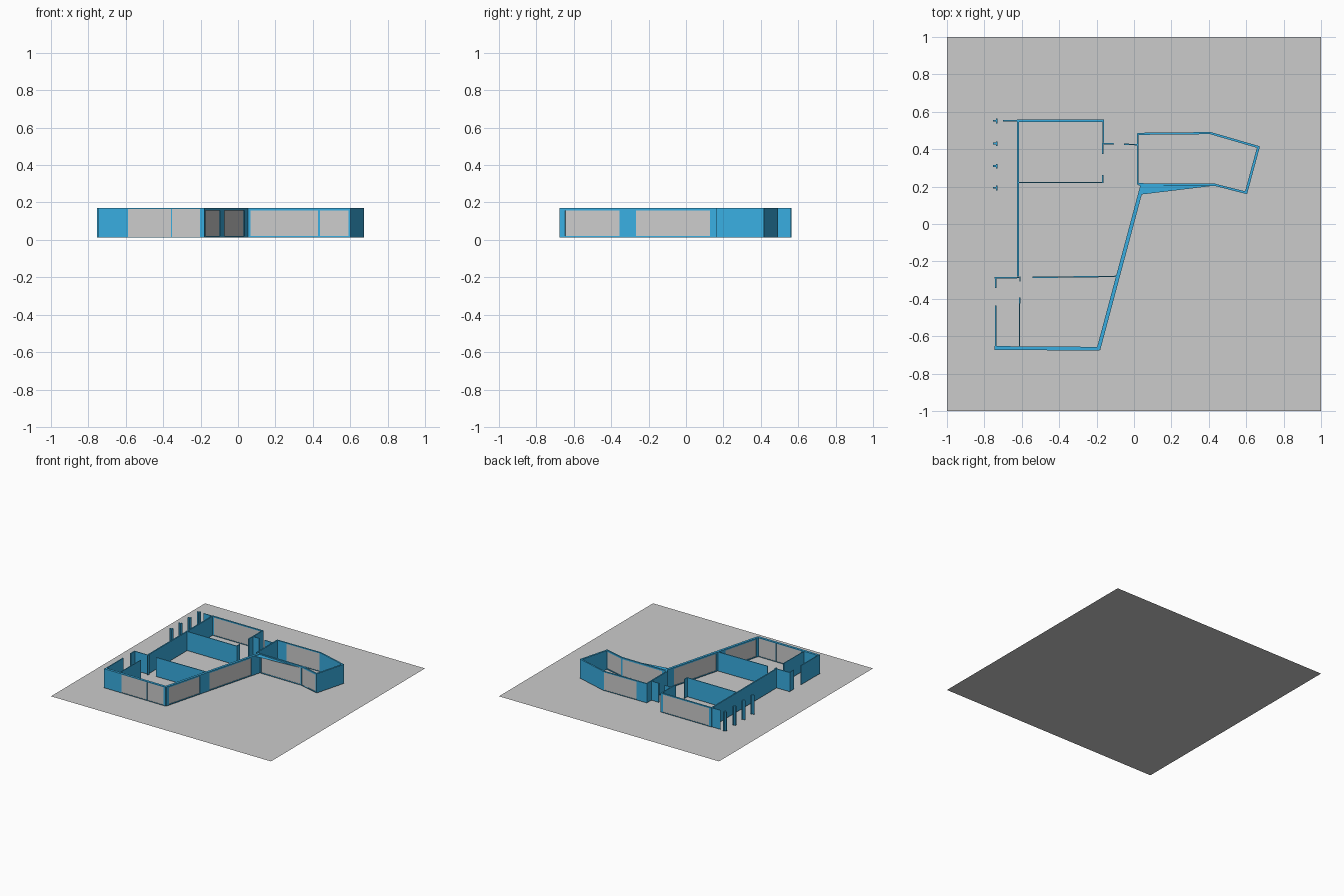
import bpy, bmesh
from mathutils import Vector, Matrix

if "Cube" in bpy.data.objects:
    bpy.data.objects.remove(bpy.data.objects["Cube"])

Z0, Z1 = 0.013, 0.17
blue = bpy.data.materials.new("wall_blue")
blue.diffuse_color = (0.04, 0.42, 0.75, 1)
blue.use_nodes = True
blue.node_tree.nodes["Principled BSDF"].inputs["Base Color"].default_value = blue.diffuse_color


def make_object(name, bm, mat=None):
    me = bpy.data.meshes.new(name)
    bm.to_mesh(me)
    bm.free()
    ob = bpy.data.objects.new(name, me)
    bpy.context.collection.objects.link(ob)
    if mat:
        me.materials.append(mat)
    return ob


def add_box(bm, p, q, thick, z0, z1):
    """Upright box running from p to q in plan."""
    p, q = Vector((*p, 0)), Vector((*q, 0))
    d = q - p
    angle = Vector((1, 0)).angle_signed(d.xy)
    m = (Matrix.Translation((p + q) / 2 + Vector((0, 0, (z0 + z1) / 2)))
         @ Matrix.Rotation(-angle, 4, 'Z')
         @ Matrix.Diagonal((d.length, thick, z1 - z0, 1)))
    bmesh.ops.create_cube(bm, size=1, matrix=m)


def wall(name, p, q, thick, panels=(), gaps=(), rail=0.012):
    """Blue wall with framed grey panels and open gaps, as fractions of its length."""
    p, q = Vector(p), Vector(q)
    frame, infill = bmesh.new(), bmesh.new()
    holes = sorted([(a, b, True) for a, b in panels] + [(a, b, False) for a, b in gaps])
    pos = 0
    for a, b, filled in holes + [(1, 1, False)]:
        if a > pos + 0.001:
            add_box(frame, p.lerp(q, pos), p.lerp(q, a), thick, Z0, Z1)
        if filled:
            u, v = p.lerp(q, a), p.lerp(q, b)
            add_box(frame, u, v, thick, Z0, Z0 + rail * 0.6)
            add_box(frame, u, v, thick, Z1 - rail, Z1)
            add_box(infill, u, v, thick * 0.6, Z0 + rail * 0.6, Z1 - rail)
        pos = b
    make_object(name, frame, blue)
    if panels:
        make_object(name + "_panels", infill)
    else:
        infill.free()


# Ground sheet
bm = bmesh.new()
bmesh.ops.create_grid(bm, x_segments=1, y_segments=1, size=1)
make_object("ground_sheet", bm)

# Front block
wall("front_wall", (-0.745, -0.663), (-0.185, -0.667), 0.02, [(0.28, 0.69), (0.7, 0.97)], rail=0.006)
wall("diagonal_wall", (-0.19, -0.67), (0.045, 0.21), 0.02, [(0.03, 0.36), (0.46, 0.91)])
wall("front_west_wall", (-0.74, -0.66), (-0.738, -0.285), 0.008, gaps=[(0.6, 0.85)])
wall("front_north_wall", (-0.745, -0.288), (-0.09, -0.28), 0.007, gaps=[(0.21, 0.31)])
wall("front_partition", (-0.613, -0.655), (-0.61, -0.28), 0.006, gaps=[(0.7, 0.93)])

# Court and rear block
wall("west_wall", (-0.62, -0.28), (-0.62, 0.56), 0.01)
wall("rear_south_wall", (-0.62, 0.222), (-0.163, 0.222), 0.007)
wall("rear_north_wall", (-0.62, 0.553), (-0.163, 0.553), 0.013, [(0.04, 0.96)], rail=0.008)
wall("rear_east_wall", (-0.167, 0.22), (-0.165, 0.56), 0.008, gaps=[(0.12, 0.45)])
wall("link_wall", (-0.163, 0.43), (0.02, 0.424), 0.007, gaps=[(0.3, 0.6)])

# East wing, outlined wall by wall
wall("wing_west_wall", (0.02, 0.21), (0.02, 0.485), 0.01)
wall("wing_north_wall", (0.02, 0.482), (0.41, 0.486), 0.011, [(0.22, 0.98)], rail=0.008)
wall("wing_north_east_wall", (0.405, 0.487), (0.67, 0.41), 0.012)
wall("wing_end_wall", (0.666, 0.414), (0.598, 0.163), 0.014)
wall("wing_south_east_wall", (0.604, 0.166), (0.43, 0.21), 0.012, [(0.07, 0.95)])
wall("wing_south_wall", (0.435, 0.21), (0.025, 0.212), 0.012, [(0.02, 0.9)])

# Wedge soffit where the wing meets the diagonal wall, facing down
bm = bmesh.new()
corners = [(0.04, 0.205, 0.165), (0.43, 0.205, 0.155), (0.04, 0.158, 0.165)]
bm.faces.new([bm.verts.new(c) for c in corners])
make_object("wedge_soffit", bm, blue)

# West porch: four posts with short returns and a link to the rear wall
porch = bmesh.new()
for y in (0.552, 0.43, 0.31, 0.193):
    add_box(porch, (-0.755, y), (-0.73, y), 0.009, Z0, Z1)
    add_box(porch, (-0.735, y - 0.014), (-0.735, y + 0.012), 0.008, Z0, Z1)
add_box(porch, (-0.70, 0.552), (-0.62, 0.552), 0.006, Z0, Z1)
make_object("west_porch_posts", porch, blue)
